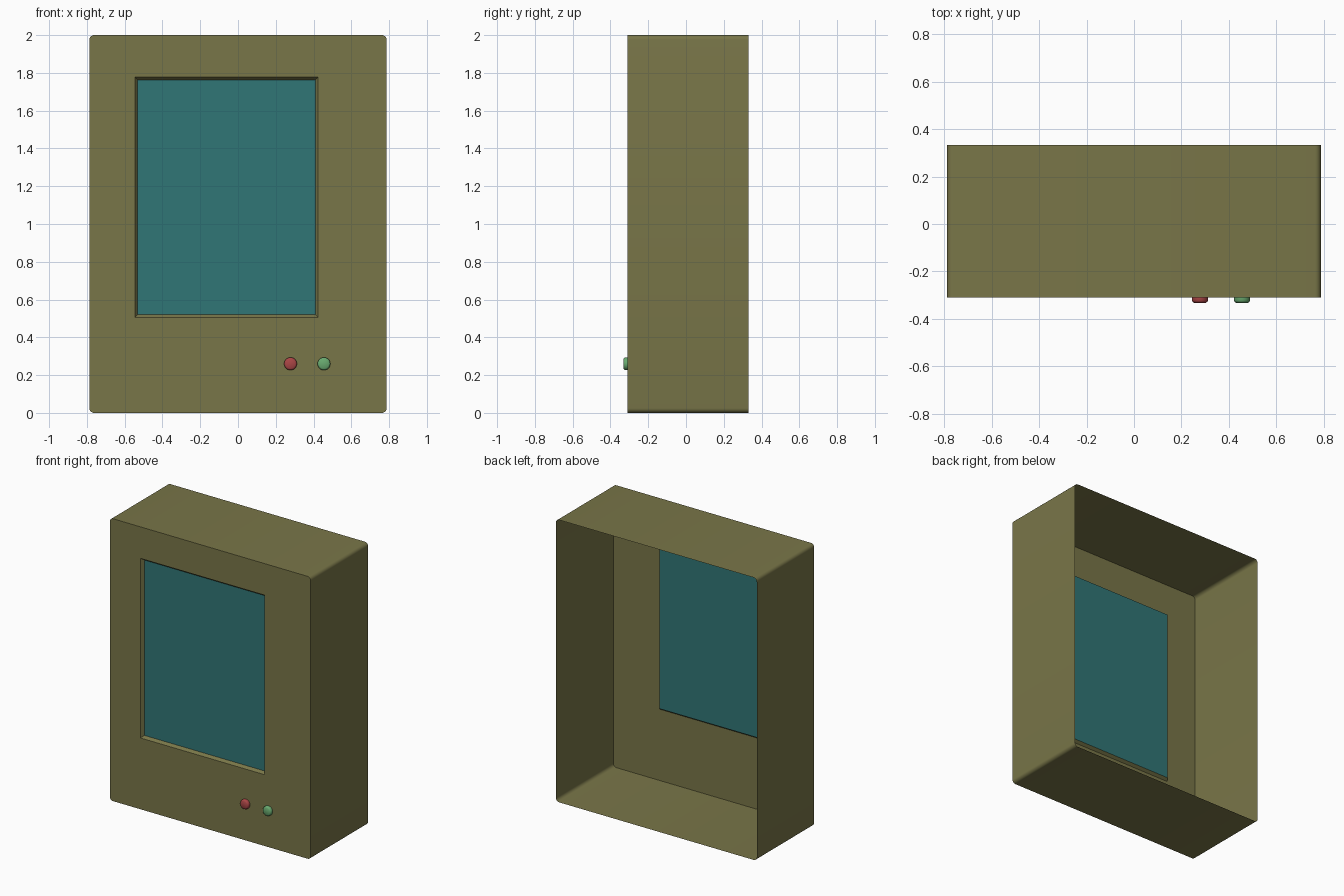
import bpy, bmesh
from math import sin, cos, pi

if "Cube" in bpy.data.objects:
    bpy.data.objects.remove(bpy.data.objects["Cube"])

FRONT, BACK = -0.31, 0.332
STEPS = 5


def paint(obj, name, color):
    mat = bpy.data.materials.get(name) or bpy.data.materials.new(name)
    mat.diffuse_color = (*color, 1)
    mat.use_nodes = True
    mat.node_tree.nodes["Principled BSDF"].inputs["Base Color"].default_value = mat.diffuse_color
    obj.data.materials.append(mat)


def finish(bm, name, mat, color):
    bmesh.ops.recalc_face_normals(bm, faces=bm.faces)
    mesh = bpy.data.meshes.new(name)
    bm.to_mesh(mesh)
    bm.free()
    obj = bpy.data.objects.new(name, mesh)
    bpy.context.collection.objects.link(obj)
    paint(obj, mat, color)
    bpy.ops.object.select_all(action='DESELECT')
    obj.select_set(True)
    bpy.context.view_layer.objects.active = obj
    bpy.ops.object.shade_smooth_by_angle(angle=0.6)
    return obj


def rounded_loop(bm, x0, x1, z0, z1, r, y):
    """Four corner arcs, counter-clockwise from the top right."""
    loop = []
    for i, (cx, cz) in enumerate([(x1 - r, z1 - r), (x0 + r, z1 - r),
                                  (x0 + r, z0 + r), (x1 - r, z0 + r)]):
        for k in range(STEPS + 1):
            a = (i + k / STEPS) * pi / 2
            loop.append(bm.verts.new((cx + r * cos(a), y, cz + r * sin(a))))
    return loop


def rect(bm, x0, x1, z0, z1, y):
    return [bm.verts.new((x, y, z)) for x, z in
            [(x1, z1), (x0, z1), (x0, z0), (x1, z0)]]


def bridge(bm, a, b):
    n = len(a)
    for i in range(n):
        j = (i + 1) % n
        bm.faces.new((a[i], a[j], b[j], b[i]))


# Open-backed casing with a sloped window frame
bm = bmesh.new()
front = rounded_loop(bm, -0.787, 0.787, 0, 2, 0.025, FRONT)
back = rounded_loop(bm, -0.787, 0.787, 0, 2, 0.025, BACK)
bridge(bm, front, back)
opening = rect(bm, -0.546, 0.424, 0.505, 1.777, FRONT)
inner = rect(bm, -0.531, 0.409, 0.52, 1.762, FRONT + 0.02)
n = STEPS + 1
for i in range(4):
    for k in range(STEPS):
        bm.faces.new((front[i * n + k], front[i * n + k + 1], opening[i]))
    bm.faces.new((front[i * n + STEPS], front[(i + 1) * n % (4 * n)],
                  opening[(i + 1) % 4], opening[i]))
bridge(bm, opening, inner)
finish(bm, "casing", "olive", (0.19, 0.18, 0.065))

# Screen pane
bm = bmesh.new()
bm.faces.new(rect(bm, -0.531, 0.409, 0.52, 1.762, FRONT + 0.02))
finish(bm, "screen", "teal", (0.03, 0.18, 0.18))


# Round push buttons
def button(name, x, color):
    bm = bmesh.new()
    profile = [(0.034, 0), (0.034, 0.012), (0.031, 0.018), (0.025, 0.022)]
    rings = [[bm.verts.new((x + r * cos(2 * pi * k / 24), FRONT - d,
                            0.26 + r * sin(2 * pi * k / 24))) for k in range(24)]
             for r, d in profile]
    for a, b in zip(rings, rings[1:]):
        bridge(bm, a, b)
    bm.faces.new(rings[-1])
    finish(bm, name, name, color)


button("red_button", 0.278, (0.40, 0.06, 0.06))
button("green_button", 0.455, (0.14, 0.40, 0.16))
